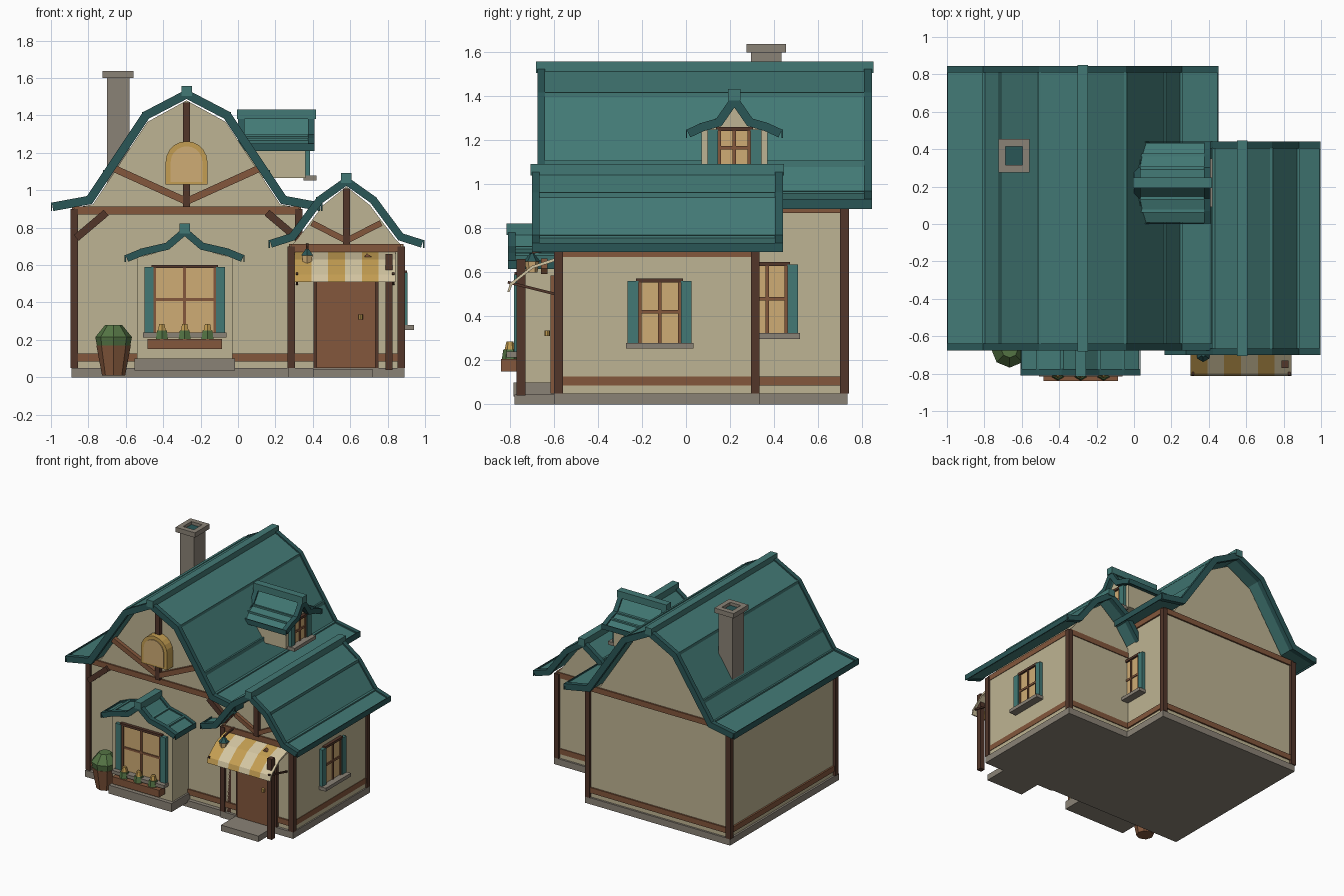
import bpy, bmesh, math
from mathutils import Vector, Matrix

if "Cube" in bpy.data.objects:
    bpy.data.objects.remove(bpy.data.objects["Cube"])


def mat(name, r, g, b):
    m = bpy.data.materials.new(name)
    lin = [((c / 255 + 0.055) / 1.055) ** 2.4 for c in (r, g, b)]
    m.diffuse_color = (*lin, 1)
    m.use_nodes = True
    m.node_tree.nodes["Principled BSDF"].inputs["Base Color"].default_value = m.diffuse_color
    return m


TEAL = mat("roof teal", 66, 121, 117)
RIM = mat("dark teal", 42, 86, 86)
CREAM = mat("plaster", 190, 180, 147)
DARK = mat("dark timber", 82, 54, 42)
WOOD = mat("brown timber", 131, 87, 60)
STONE = mat("stone", 138, 130, 118)
GLASS = mat("warm glass", 207, 172, 117)
GOLD = mat("gold", 196, 158, 82)
LEAF = mat("leaf green", 84, 116, 68)
CLOTH = mat("pale cloth", 212, 198, 162)


def finish(name, bm, m, rot=None):
    if rot:
        bm.transform(rot)
    bmesh.ops.recalc_face_normals(bm, faces=bm.faces)
    me = bpy.data.meshes.new(name)
    bm.to_mesh(me)
    bm.free()
    me.materials.append(m)
    ob = bpy.data.objects.new(name, me)
    bpy.context.collection.objects.link(ob)
    return ob


def prism(name, pts, t0, t1, m, axis='y', rot=None):
    """Extrude a profile of (across, z) points along an axis."""
    bm = bmesh.new()
    put = (lambda a, t, z: (a, t, z)) if axis == 'y' else (lambda a, t, z: (t, a, z))
    A = [bm.verts.new(put(a, t0, z)) for a, z in pts]
    B = [bm.verts.new(put(a, t1, z)) for a, z in pts]
    bm.faces.new(A)
    bm.faces.new(B)
    n = len(pts)
    for i in range(n):
        j = (i + 1) % n
        bm.faces.new((A[i], A[j], B[j], B[i]))
    return finish(name, bm, m, rot)


def box(name, x0, x1, y0, y1, z0, z1, m, rot=None):
    return prism(name, [(x0, z0), (x1, z0), (x1, z1), (x0, z1)], y0, y1, m, 'y', rot)


def beam(name, a, b, w, m, d=None):
    """Square bar from a to b."""
    a, b = Vector(a), Vector(b)
    v = b - a
    bm = bmesh.new()
    bmesh.ops.create_cube(bm, size=1)
    bm.transform(Matrix.Translation((a + b) / 2) @ v.to_track_quat('Z', 'Y').to_matrix().to_4x4()
                 @ Matrix.Diagonal((w, d or w, v.length, 1)))
    return finish(name, bm, m)


def cone(name, loc, r0, r1, h, m, n=8):
    bm = bmesh.new()
    bmesh.ops.create_cone(bm, cap_ends=True, segments=n, radius1=r0, radius2=r1, depth=h)
    bmesh.ops.translate(bm, verts=bm.verts, vec=(loc[0], loc[1], loc[2] + h / 2))
    return finish(name, bm, m)


def mirrored(half, c):
    """Half profile running from the ridge outwards becomes a full profile about c."""
    return [(c - h, z) for h, z in reversed(half)] + [(c + h, z) for h, z in half if h > 0]


def band(pts, up, down):
    """Closed band around an open profile."""
    P = [Vector(p) for p in pts]
    top, bot = [], []
    for i, p in enumerate(P):
        ns = []
        for q, r in ((i - 1, i), (i, i + 1)):
            if q >= 0 and r < len(P):
                d = (P[r] - P[q]).normalized()
                ns.append(Vector((-d.y, d.x)))
        n = sum(ns, Vector((0, 0))).normalized()
        k = 1 / n.dot(ns[0])
        top.append(tuple(p + n * up * k))
        bot.append(tuple(p - n * down * k))
    return top + bot[::-1]


def roof(name, half, c, t0, t1, th, axis='y', rim=0.035):
    pts = mirrored(half, c)
    prism(name + "_slab", band(pts, -0.006, th - 0.006), t0 + 0.01, t1 - 0.01, TEAL, axis)
    for tag, s, e in (("front", t0, t0 + rim), ("back", t1 - rim, t1)):
        prism(f"{name}_{tag}_bargeboard", band(pts, 0.004, th), s, e, RIM, axis)
    z = half[0][1]
    prism(name + "_ridge_cap", [(c - .028, z - .03), (c + .028, z - .03), (c + .028, z + .022),
                                (c - .028, z + .022)], t0 - .006, t1 + .006, TEAL, axis)
    # raised course seams and eave edges on both slopes
    for s in (-1, 1):
        for h, zz in half[1:-1]:
            prism(name + "_seam", [(c + s * h - .008, zz - .02), (c + s * h + .008, zz - .02),
                                   (c + s * h + .008, zz + .002), (c + s * h - .008, zz + .004)],
                  t0 + rim, t1 - rim, TEAL, axis)
        h, zz = half[-1]
        prism(name + "_eave", [(c + s * h, zz - th), (c + s * (h + .006), zz - th),
                               (c + s * (h + .006), zz + .004), (c + s * h, zz + .004)],
              t0, t1, RIM, axis)


def wall(name, half, c, z0, t0, t1, axis='y'):
    w = half[-1][0]
    prism(name, [(c + w, z0), (c - w, z0)] + mirrored(half, c), t0, t1, CREAM, axis)


def window(name, x, y, turn, w, z0, z1, strip=.048):
    """Shuttered window, built facing -y at the origin, then turned and moved."""
    r = Matrix.Translation((x, y, 0)) @ Matrix.Rotation(turn, 4, 'Z')
    g = w - strip
    box(name + "_glass", -g, g, -.010, .01, z0, z1, GLASS, r)
    for s in (-1, 1):
        a, b = sorted((s * g, s * w))
        box(name + "_shutter", a, b, -.026, .01, z0, z1 - .005, TEAL, r)
        a, b = sorted((s * g, s * (g - .014)))
        box(name + "_jamb", a, b, -.018, .01, z0, z1, WOOD, r)
    box(name + "_mullion", -.008, .008, -.018, .01, z0, z1, WOOD, r)
    zm = (z0 + z1) / 2
    box(name + "_crossbar", -g, g, -.017, .01, zm - .008, zm + .008, WOOD, r)
    box(name + "_lintel", -g - .01, g + .01, -.024, .01, z1 - .012, z1 + .006, DARK, r)
    box(name + "_sill", -w - .008, w + .008, -.06, .01, z0 - .022, z0 + .004, STONE, r)


# Main house and side wing shells
MX, WX = -.275, .58
wall("main_walls", [(0, 1.48), (.21, 1.365), (.50, .925), (.60, .905)], MX, .03, -.56, .72)
wall("wing_walls", [(0, 1.02), (.125, .92), (.26, .74), (.30, .70)], WX, .03, -.58, .32)
roof("main_roof", [(0, 1.535), (.23, 1.415), (.53, .965), (.72, .93)], MX, -.675, .845, .042)
roof("wing_roof", [(0, 1.07), (.155, .96), (.30, .765), (.41, .73)], WX, -.70, .44, .038)
for s in (-1, 1):
    a, b = sorted((MX + s * .435, MX + s * .447))
    box("main_roof_mid_seam", a, b, -.64, .81, 1.07, 1.107, TEAL)

# Stone plinths and doorstep
box("main_plinth", -.89, .345, -.59, .735, 0, .05, STONE)
box("wing_plinth", .27, .89, -.60, .335, 0, .05, STONE)
box("doorstep", .40, .72, -.78, -.60, 0, .045, STONE)


def frame(name, x0, x1, y0, y1, top):
    """Corner posts with a head rail and a foot rail on all four sides."""
    for x in (x0, x1):
        for y in (y0, y1):
            box(name + "_post", x - .02, x + .02, y - .02, y + .02, .05, top, DARK)
    for z0, z1 in ((.085, .127), (top - .03, top + .012)):
        box(name + "_front_rail", x0, x1, y0 - .012, y0 + .012, z0, z1, WOOD)
        box(name + "_back_rail", x0, x1, y1 - .012, y1 + .012, z0, z1, WOOD)
        box(name + "_left_rail", x0 - .012, x0 + .012, y0, y1, z0, z1, WOOD)
        box(name + "_right_rail", x1 - .012, x1 + .012, y0, y1, z0, z1, WOOD)


frame("main", -.876, .325, -.56, .72, .90)
frame("wing", .285, .872, -.58, .315, .70)

# Gable timbers
box("main_king_post", MX - .019, MX + .019, -.59, -.55, .91, 1.47, DARK)
box("wing_king_post", WX - .019, WX + .019, -.61, -.57, .71, 1.01, DARK)
for s in (-1, 1):
    beam("main_gable_strut", (MX + s * .01, -.57, .945), (MX + s * .385, -.57, 1.115), .038, WOOD)
    beam("wing_gable_strut", (WX + s * .01, -.59, .735), (WX + s * .185, -.59, .825), .032, WOOD)
    beam("main_corner_brace", (MX + s * .59, -.57, .745), (MX + s * .43, -.57, .88), .04, DARK)

# Arched attic window


def arch(r, z0, zc):
    return [(MX - r, z0), (MX + r, z0)] + [
        (MX + r * math.cos(math.pi * i / 10), zc + r * math.sin(math.pi * i / 10)) for i in range(11)]


prism("attic_window_frame", arch(.112, 1.03, 1.15), -.63, -.55, GOLD)
prism("attic_window_glass", arch(.085, 1.045, 1.15), -.636, -.60, GLASS)

# Bay window with its own roof
BX = -.285
wall("bay_walls", [(0, .755), (.10, .68), (.255, .64)], BX, .09, -.755, -.55)
box("bay_plinth", BX - .268, BX + .268, -.785, -.55, .035, .10, STONE)
roof("bay_roof", [(0, .80), (.10, .715), (.23, .685), (.315, .65)], BX, -.81, -.55, .035)
window("bay_window", BX, -.755, 0, .215, .235, .595)
box("flower_box", BX - .20, BX + .20, -.84, -.765, .15, .205, WOOD)
for i in (-1, 0, 1):
    x = BX + i * .122
    cone("flower_leaves", (x, -.80, .20), .038, .03, .05, LEAF, 6)
    cone("flower_bloom", (x, -.80, .25), .024, .016, .035, GOLD, 6)

# Other windows
window("wing_window", .88, -.12, math.pi / 2, .145, .275, .565)
window("main_side_window", .325, .37, math.pi / 2, .14, .32, .64)

# Dormer
wall("dormer_walls", [(0, 1.36), (.07, 1.265), (.15, 1.245)], .22, 1.065, .0, .36, 'x')
roof("dormer_roof", [(0, 1.41), (.08, 1.295), (.15, 1.275), (.215, 1.245)], .22, .0, .41, .035, 'x')
window("dormer_window", .36, .22, math.pi / 2, .122, 1.075, 1.255)

# Chimney
box("chimney_stack", -.70, -.58, .295, .435, .95, 1.61, STONE)
for n, (x0, x1, y0, y1) in {"left": (-.725, -.688, .275, .455), "right": (-.597, -.56, .275, .455),
                            "front": (-.69, -.595, .275, .315), "back": (-.69, -.595, .415, .455)}.items():
    box(f"chimney_cap_{n}", x0, x1, y0, y1, 1.60, 1.637, STONE)
box("chimney_flue", -.69, -.595, .31, .42, 1.605, 1.614, RIM)

# Door
box("door_frame", .405, .75, -.60, -.57, .05, .60, DARK)
box("door", .42, .735, -.615, -.57, .05, .585, WOOD)
cone("door_knob", (.655, -.63, .31), .012, .012, .025, GOLD, 8)

# Striped awning on brackets and a porch post
for i in range(6):
    x = .302 + i * .09
    prism("awning_stripe", [(-.58, .67), (-.70, .63), (-.80, .55), (-.812, .51), (-.802, .51),
                            (-.79, .543), (-.695, .618), (-.58, .655)],
          x, x + .09, CLOTH if i % 2 else GOLD, 'x')
for x in (.315, .83):
    beam("awning_bracket", (x, -.81, .555), (x, -.59, .50), .012, DARK)
box("porch_post", .788, .826, -.77, -.73, .04, .66, DARK)
beam("porch_brace", (.74, -.645, .605), (.68, -.645, .65), .03, WOOD)

# Lantern
cone("lantern_body", (.37, -.70, .60), .025, .032, .05, GLASS, 6)
cone("lantern_cap", (.37, -.70, .65), .038, .01, .035, RIM, 6)
beam("lantern_arm", (.37, -.70, .69), (.37, -.58, .71), .012, DARK)

# Potted bush
cone("plant_pot", (-.665, -.67, .01), .062, .092, .16, WOOD, 8)
cone("bush_lower", (-.665, -.67, .165), .088, .098, .05, LEAF, 8)
cone("bush_upper", (-.665, -.67, .215), .098, .045, .065, LEAF, 8)
